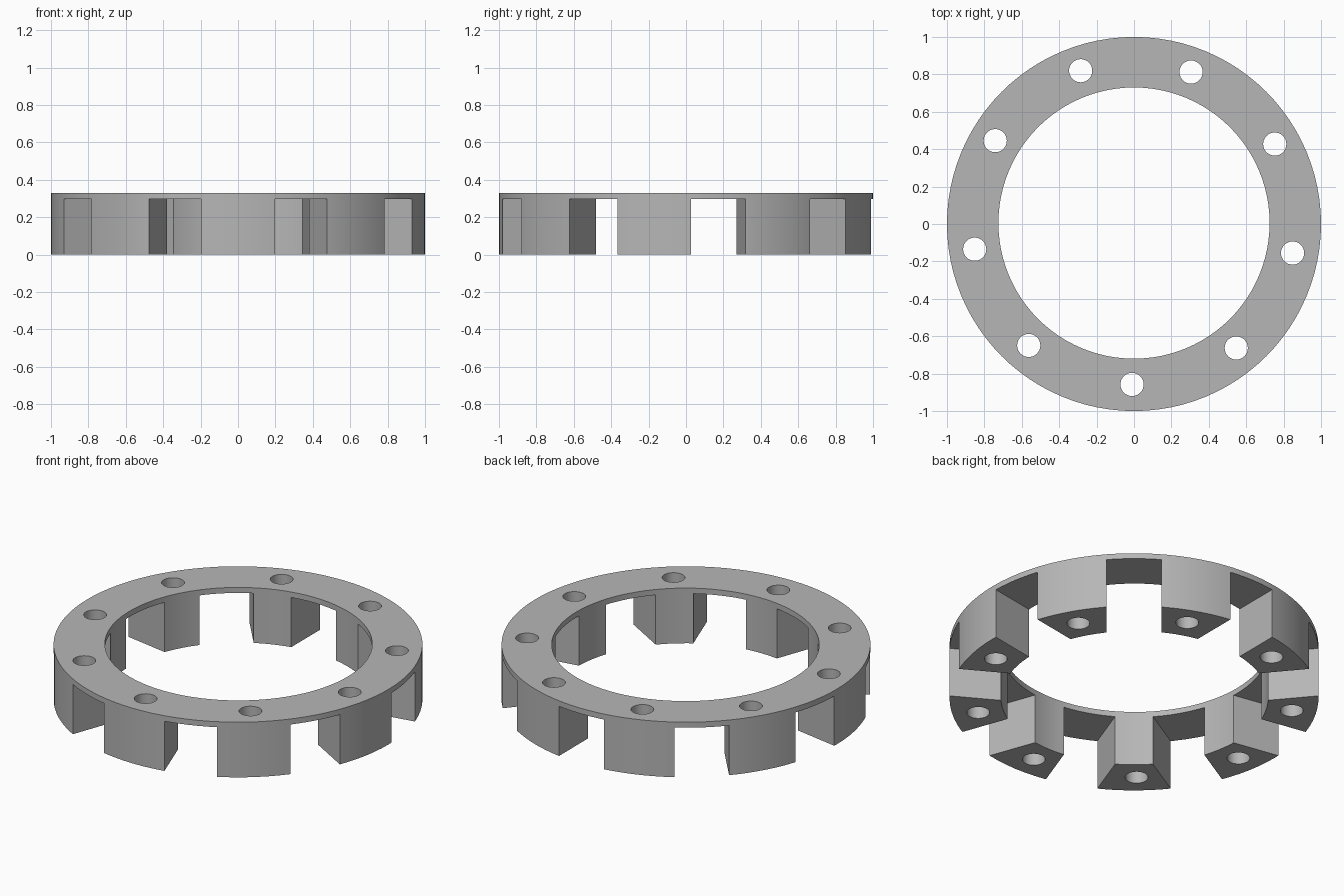
import bpy, bmesh
from math import radians, cos, sin
from mathutils import Matrix, Vector

if "Cube" in bpy.data.objects:
    bpy.data.objects.remove(bpy.data.objects["Cube"], do_unlink=True)

COUNT = 9
HEIGHT, SLOT_TOP = 0.33, 0.297
INNER_R, SLOT_WIDTH = 0.725, 0.296
HOLE_R, HOLE_CIRCLE = 0.062, 0.863
SHIFT = 0.005          # bore and bolt circle sit slightly off centre

grey = bpy.data.materials.new("plain grey")
grey.use_nodes = True
colour = (0.47, 0.47, 0.47, 1)
grey.diffuse_color = colour
grey.node_tree.nodes["Principled BSDF"].inputs["Base Color"].default_value = colour


def make_object(name, bm):
    mesh = bpy.data.meshes.new(name)
    bm.to_mesh(mesh)
    bm.free()
    mesh.materials.append(grey)
    obj = bpy.data.objects.new(name, mesh)
    bpy.context.collection.objects.link(obj)
    return obj


def cylinder(bm, radius, bottom, top, x=0, y=0, sides=96):
    bmesh.ops.create_cone(bm, cap_ends=True, segments=sides, radius1=radius,
                          radius2=radius, depth=top - bottom,
                          matrix=Matrix.Translation((x, y, (bottom + top) / 2)))


def cut(obj, cutter):
    cutter.hide_render = True
    mod = obj.modifiers.new("cut", 'BOOLEAN')
    mod.operation, mod.solver, mod.object = 'DIFFERENCE', 'EXACT', cutter
    bpy.context.view_layer.objects.active = obj
    bpy.ops.object.modifier_apply(modifier=mod.name)
    bpy.data.objects.remove(cutter, do_unlink=True)


# Solid disc that becomes the ring with its legs
bm = bmesh.new()
cylinder(bm, 1, 0, HEIGHT)
ring = make_object("slotted_ring", bm)

# Central bore
bm = bmesh.new()
cylinder(bm, INNER_R, -0.1, HEIGHT + 0.1, y=SHIFT)
cut(ring, make_object("bore_cutter", bm))

# Parallel-sided slots between the legs
bm = bmesh.new()
for i in range(COUNT):
    angle = radians(10 + i * 360 / COUNT)
    bmesh.ops.create_cube(bm, size=1, matrix=(
        Matrix.Rotation(angle, 4, 'Z')
        @ Matrix.Translation((0.88, 0, SLOT_TOP / 2 - 0.1))
        @ Matrix.Diagonal((0.6, SLOT_WIDTH, SLOT_TOP + 0.2, 1))))
cut(ring, make_object("slot_cutters", bm))

# Bolt holes, one through each leg
bm = bmesh.new()
for i in range(COUNT):
    angle = radians(29.3 + i * 360 / COUNT)
    cylinder(bm, HOLE_R, -0.1, HEIGHT + 0.1, HOLE_CIRCLE * cos(angle),
             HOLE_CIRCLE * sin(angle) + SHIFT, sides=32)
cut(ring, make_object("hole_cutters", bm))

# Smooth curved walls, keeping the edges crisp
bpy.ops.object.select_all(action='DESELECT')
ring.select_set(True)
bpy.context.view_layer.objects.active = ring
bpy.ops.object.shade_smooth_by_angle(angle=radians(30))
